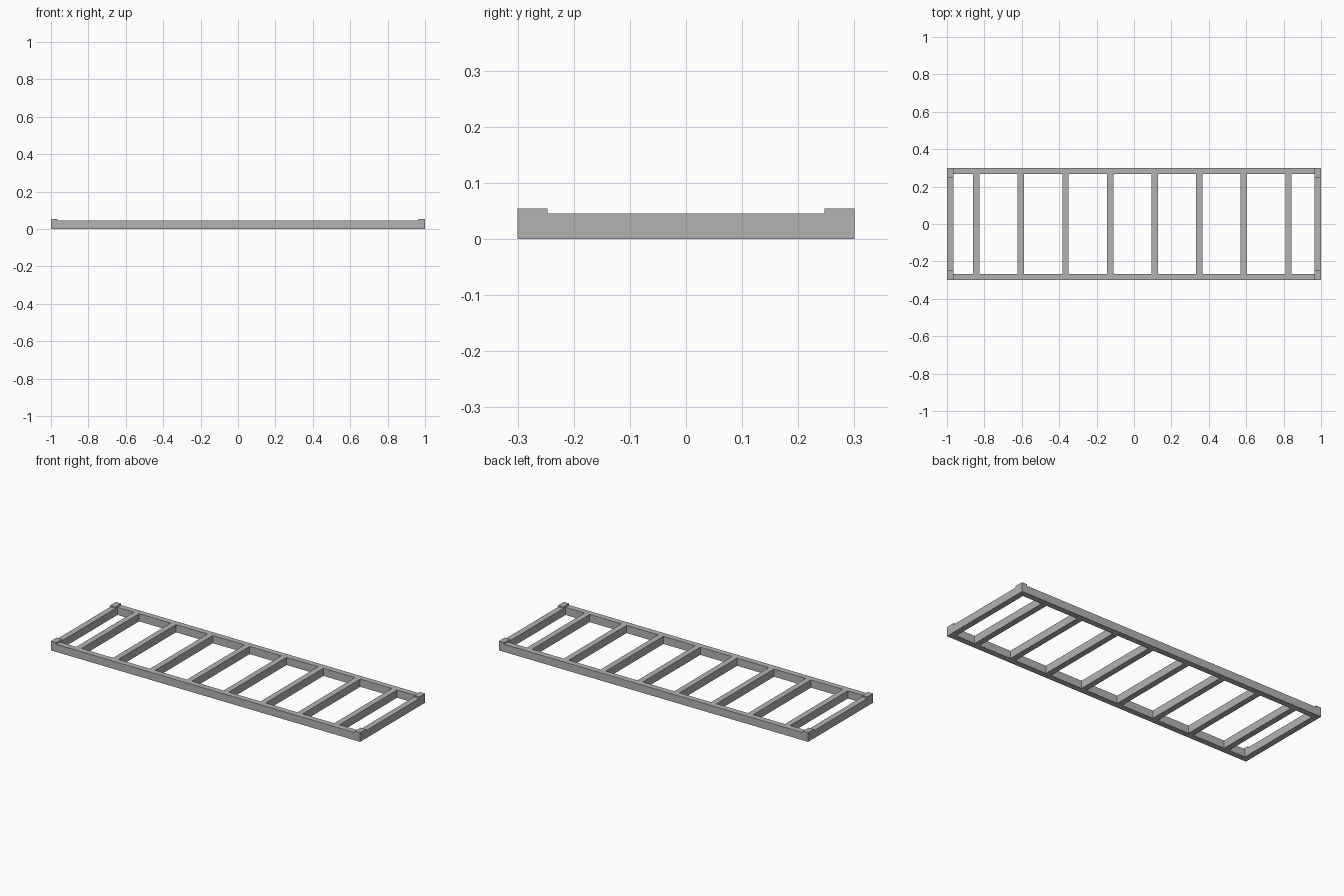
import bpy

cube = bpy.data.objects.get("Cube")
if cube:
    bpy.data.objects.remove(cube, do_unlink=True)

# Single plain grey finish
GREY = (0.45, 0.45, 0.45, 1.0)
grey = bpy.data.materials.new("plain_grey")
grey.use_nodes = True
grey.diffuse_color = GREY
grey.node_tree.nodes["Principled BSDF"].inputs["Base Color"].default_value = GREY

HALF_LENGTH, HALF_WIDTH = 1.0, 0.3
BAR = 0.034        # bar thickness seen from above
HEIGHT = 0.045     # frame height
CAP_TOP = 0.054    # top of the raised corners
CAP_LENGTH = 0.053
RUNGS, FIRST_RUNG, SPACING = 8, -0.843, 0.2384


def box(name, x, y, z):
    """Box spanning the given (low, high) ranges."""
    bpy.ops.mesh.primitive_cube_add(size=1)
    ob = bpy.context.object
    ob.name = name
    ranges = (x, y, z)
    ob.location = [(a + b) / 2 for a, b in ranges]
    ob.scale = [b - a for a, b in ranges]
    bpy.ops.object.transform_apply(location=True, rotation=False, scale=True)
    ob.data.materials.append(grey)
    return ob


def span(side, outer, depth):
    """Range reaching inward from the outer edge on one side."""
    return tuple(sorted((side * outer, side * (outer - depth))))


inner_y = HALF_WIDTH - BAR
inner_x = HALF_LENGTH - BAR

# Long side rails
for side, label in ((-1, "front"), (1, "back")):
    box(f"{label}_rail", (-inner_x, inner_x), span(side, HALF_WIDTH, BAR), (0, HEIGHT))

# End bars with raised corner blocks
for end, label in ((-1, "right"), (1, "left")):
    end_x = span(end, HALF_LENGTH, BAR)
    box(f"{label}_end_bar", end_x, (-HALF_WIDTH, HALF_WIDTH), (0, HEIGHT))
    for side, place in ((-1, "front"), (1, "back")):
        box(f"{place}_{label}_corner_block", end_x,
            span(side, HALF_WIDTH, CAP_LENGTH), (HEIGHT, CAP_TOP))

# Evenly spaced rungs
for i in range(RUNGS):
    x = FIRST_RUNG + i * SPACING
    box(f"rung_{i + 1}", (x - BAR / 2, x + BAR / 2), (-inner_y, inner_y), (0, HEIGHT))
